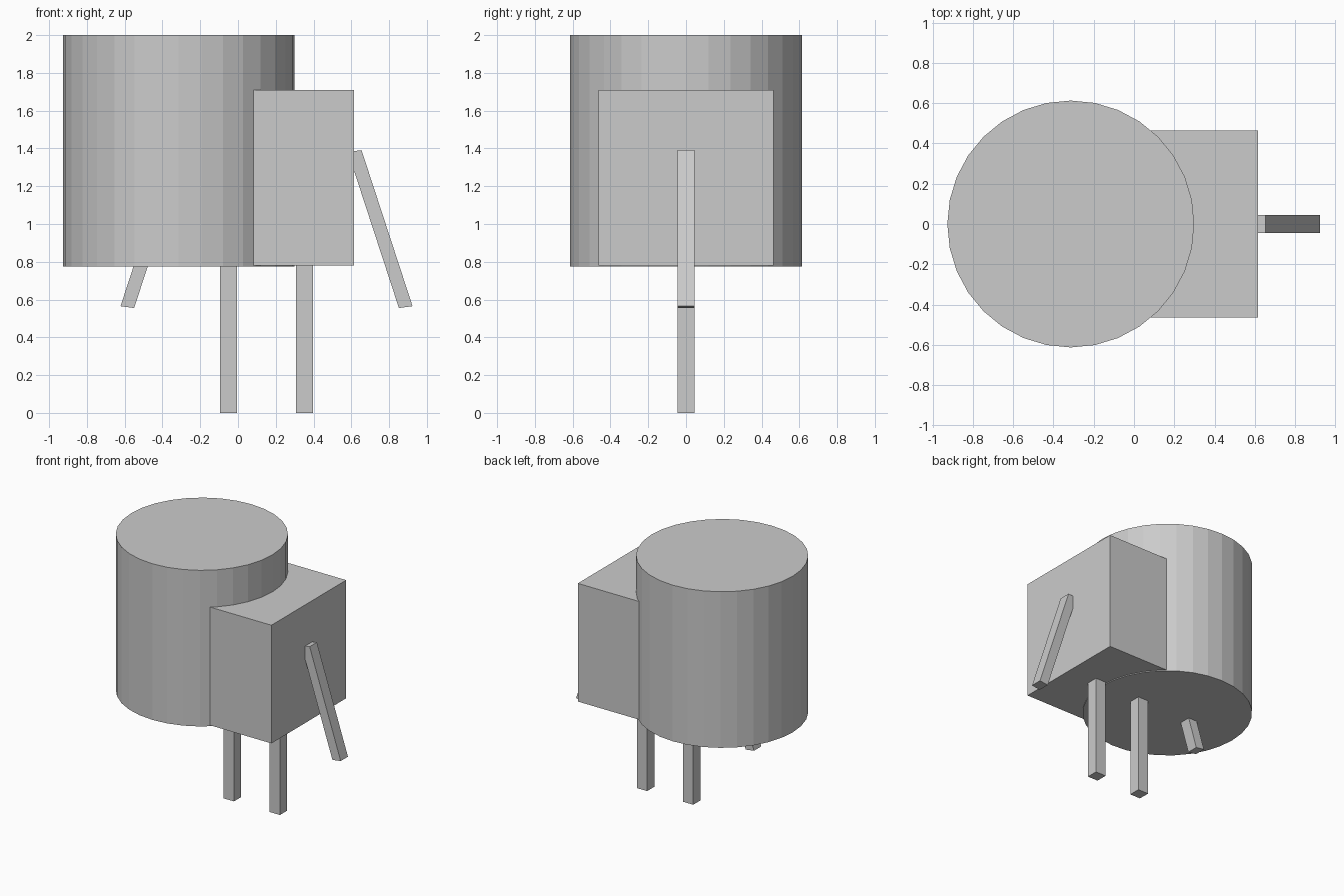
import bpy
from mathutils import Matrix, Vector

if "Cube" in bpy.data.objects:
    bpy.data.objects.remove(bpy.data.objects["Cube"])

BODY_X = 0.151  # mirror axis of the limbs


def block(name, center, size, matrix=None):
    bpy.ops.mesh.primitive_cube_add(size=1)
    ob = bpy.context.object
    ob.name = name
    m = matrix or Matrix.Diagonal((*size, 1))
    ob.data.transform(m)
    ob.location = center
    return ob


# Cylinder head overlapping the left half of the body
bpy.ops.mesh.primitive_cylinder_add(vertices=32, radius=0.613, depth=1.226,
                                    location=(-0.314, 0, 1.387))
bpy.context.object.name = "head"

# Cube body
block("body", (BODY_X, 0, 1.245), (0.928, 0.928, 0.928))

for side, label in ((-1, "left"), (1, "right")):
    # Straight leg
    block(label + "_leg", (BODY_X + side * 0.2, 0, 0.43), (0.09, 0.09, 0.86))

    # Slanted, slightly skewed arm: width and length edge vectors
    width = Vector((0.072, 0, side * 0.010))
    length = Vector((-side * 0.270, 0, 0.826))
    skew = Matrix((width, (0, 0.09, 0), length)).transposed().to_4x4()
    block(label + "_arm", (BODY_X + side * 0.602, 0, 0.973), None, skew)
